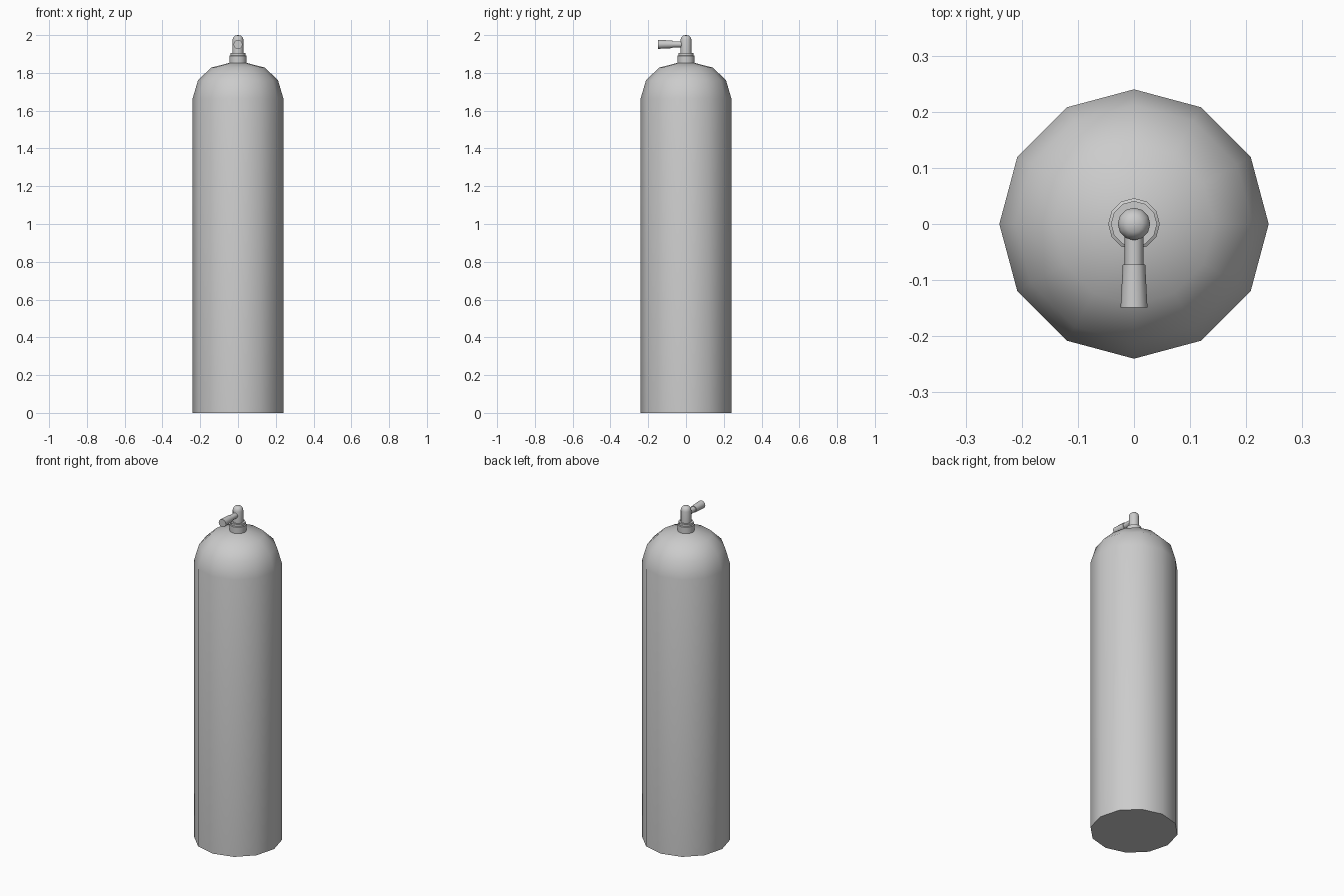
import bpy, bmesh, math
from mathutils import Matrix

if "Cube" in bpy.data.objects:
    bpy.data.objects.remove(bpy.data.objects["Cube"])


def lathe(name, profile, sides=12, matrix=Matrix(), angle=40):
    """Revolve (radius, height) points about z; radius 0 closes to a point."""
    bm = bmesh.new()
    rings = []
    for r, z in profile:
        if r == 0:
            rings.append([bm.verts.new((0, 0, z))])
        else:
            rings.append([bm.verts.new((r * math.cos(math.tau * i / sides),
                                        r * math.sin(math.tau * i / sides), z))
                          for i in range(sides)])
    for a, b in zip(rings, rings[1:]):
        for i in range(sides):
            j = (i + 1) % sides
            if len(b) == 1:
                bm.faces.new((a[i], a[j], b[0]))
            else:
                bm.faces.new((a[i], a[j], b[j], b[i]))
    bm.faces.new(rings[0][::-1])
    if len(rings[-1]) > 1:
        bm.faces.new(rings[-1])
    bm.transform(matrix)
    bmesh.ops.recalc_face_normals(bm, faces=bm.faces)
    mesh = bpy.data.meshes.new(name)
    bm.to_mesh(mesh)
    bm.free()
    obj = bpy.data.objects.new(name, mesh)
    bpy.context.collection.objects.link(obj)
    bpy.ops.object.select_all(action='DESELECT')
    obj.select_set(True)
    bpy.context.view_layer.objects.active = obj
    bpy.ops.object.shade_smooth_by_angle(angle=math.radians(angle))
    return obj


# Tank with domed shoulder
lathe("tank_body", [(0.24, 0), (0.24, 1.665), (0.212, 1.76), (0.143, 1.828),
                    (0.04, 1.854), (0, 1.855)])

# Stepped neck collar
lathe("neck_collar", [(0.046, 1.845), (0.046, 1.89), (0.041, 1.893),
                      (0.041, 1.906)])

# Valve stem with rounded cap
lathe("valve_stem", [(0.029, 1.9), (0.029, 1.975), (0.025, 1.989),
                     (0.015, 1.998), (0, 2.0)])

# Side spindle and flared knob pointing forward
forward = Matrix.Translation((0, 0, 1.951)) @ Matrix.Rotation(math.pi / 2, 4, 'X')
lathe("valve_spindle", [(0.0165, 0), (0.0165, 0.08)], matrix=forward)
lathe("valve_knob", [(0.020, 0.072), (0.024, 0.149)], matrix=forward)
